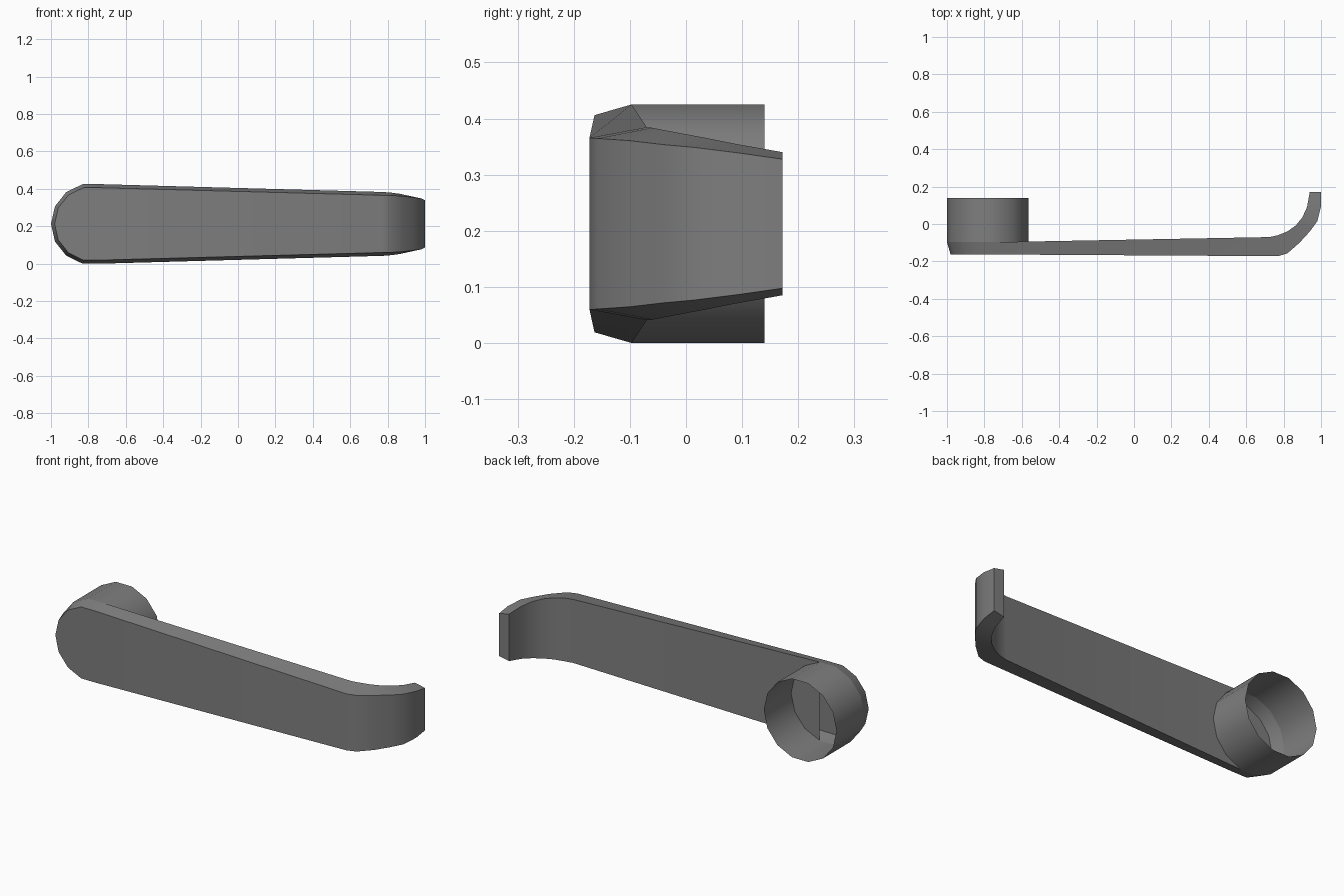
import bpy, bmesh, math

if "Cube" in bpy.data.objects:
    bpy.data.objects.remove(bpy.data.objects["Cube"])

CX, CZ, SIDES = -0.782, 0.2125, 14

grey = bpy.data.materials.new("dark grey metal")
grey.diffuse_color = (0.21, 0.21, 0.21, 1)
grey.use_nodes = True
grey.node_tree.nodes["Principled BSDF"].inputs["Base Color"].default_value = grey.diffuse_color


def ring_point(k, radius, y):
    """Point k of the 14-sided hub, starting just right of the top."""
    a = math.pi / 2 + (k - 0.5) * 2 * math.pi / SIDES
    return (CX + radius * math.cos(a), y, CZ + radius * math.sin(a))


def finish(bm, name):
    mesh = bpy.data.meshes.new(name)
    bm.to_mesh(mesh)
    bm.free()
    mesh.materials.append(grey)
    ob = bpy.data.objects.new(name, mesh)
    bpy.context.collection.objects.link(ob)
    bpy.ops.object.select_all(action='DESELECT')
    ob.select_set(True)
    bpy.context.view_layer.objects.active = ob
    bpy.ops.object.shade_smooth_by_angle(angle=math.radians(30))


# Open collar behind the round end
bm = bmesh.new()
back = [bm.verts.new(ring_point(k, 0.218, 0.14)) for k in range(SIDES)]
front = [bm.verts.new(ring_point(k, 0.218, -0.097)) for k in range(SIDES)]
for k in range(SIDES):
    n = (k + 1) % SIDES
    bm.faces.new((back[k], back[n], front[n], front[k]))
finish(bm, "hub_collar")

# Lever: bevelled round end, tapering arm and backward-curved tip
bm = bmesh.new()
half = SIDES // 2 + 2
f_ring = [bm.verts.new(ring_point(k, 0.1985, -0.163)) for k in range(half)]
b_ring = [bm.verts.new(ring_point(k, 0.218, -0.097)) for k in range(half)]
bm.faces.new(f_ring)
for k in range(half - 1):
    bm.faces.new((f_ring[k], b_ring[k], b_ring[k + 1], f_ring[k + 1]))

# Arm stations as x, y, half height along the front and back curves
front_curve = [(0.77, -0.172, 0.153), (0.82, -0.157, 0.152), (0.885, -0.10, 0.148),
               (0.94, -0.04, 0.141), (0.98, 0.015, 0.136), (1.0, 0.095, 0.126),
               (1.0, 0.172, 0.115)]
back_curve = [(0.725, -0.07, 0.172), (0.77, -0.06, 0.171), (0.82, -0.04, 0.167),
              (0.865, -0.008, 0.161), (0.90, 0.035, 0.153), (0.925, 0.09, 0.142),
              (0.94, 0.172, 0.1275)]
sections = [(f_ring[0], f_ring[-1], b_ring[-1], b_ring[0])]
for (fx, fy, fh), (bx, by, bh) in zip(front_curve, back_curve):
    sections.append(tuple(bm.verts.new(p) for p in (
        (fx, fy, CZ + fh), (fx, fy, CZ - fh), (bx, by, CZ - bh), (bx, by, CZ + bh))))
for s, t in zip(sections, sections[1:]):
    for i in range(4):
        j = (i + 1) % 4
        bm.faces.new((s[i], s[j], t[j], t[i]))
bm.faces.new(sections[-1])
finish(bm, "lever_arm")
